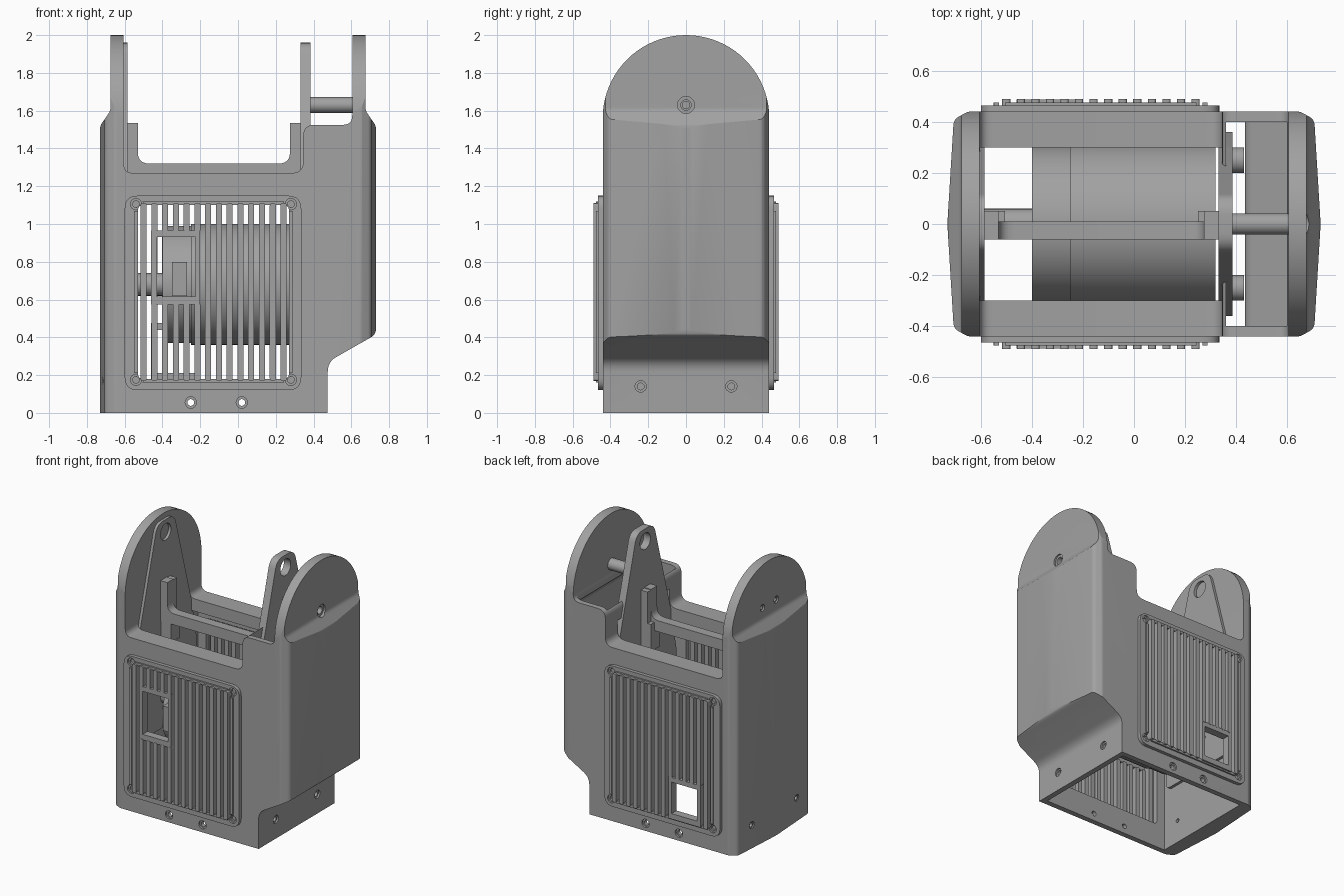
import bpy, bmesh, math
from mathutils import Vector

if "Cube" in bpy.data.objects:
    bpy.data.objects.remove(bpy.data.objects["Cube"], do_unlink=True)

GREY = (0.36, 0.36, 0.36, 1)
grey = bpy.data.materials.new("matte grey")
grey.use_nodes = True
grey.diffuse_color = GREY
grey.node_tree.nodes["Principled BSDF"].inputs["Base Color"].default_value = GREY


def rounded(points, steps=6):
    """Fillet every (a, b, radius) corner of an outline."""
    out = []
    for i, (a, b, r) in enumerate(points):
        p = Vector((a, b))
        if r == 0:
            out.append(p)
            continue
        before = (Vector(points[i - 1][:2]) - p).normalized()
        after = (Vector(points[(i + 1) % len(points)][:2]) - p).normalized()
        cut = r / math.tan(before.angle(after) / 2)
        for k in range(steps + 1):
            t = k / steps
            out.append(p + before * cut * (1 - t) ** 2 + after * cut * t * t)
    return out


def rect(a0, a1, b0, b1, r=0):
    return rounded([(a0, b0, r), (a1, b0, r), (a1, b1, r), (a0, b1, r)])


def circle(a, b, r, n=24):
    return [Vector((a + r * math.cos(2 * math.pi * k / n),
                    b + r * math.sin(2 * math.pi * k / n))) for k in range(n)]


def prism(name, outline, axis, lo, hi):
    """Extrude an outline along an axis; the other two axes keep xyz order."""
    place = {"x": lambda p, h: (h, p[0], p[1]),
             "y": lambda p, h: (p[0], h, p[1]),
             "z": lambda p, h: (p[0], p[1], h)}[axis]
    bm = bmesh.new()
    rings = [[bm.verts.new(place(p, h)) for p in outline] for h in (lo, hi)]
    bm.faces.new(rings[0])
    bm.faces.new(rings[1])
    n = len(outline)
    for i in range(n):
        j = (i + 1) % n
        bm.faces.new((rings[0][i], rings[0][j], rings[1][j], rings[1][i]))
    bmesh.ops.recalc_face_normals(bm, faces=bm.faces)
    mesh = bpy.data.meshes.new(name)
    bm.to_mesh(mesh)
    bm.free()
    mesh.materials.append(grey)
    obj = bpy.data.objects.new(name, mesh)
    bpy.context.collection.objects.link(obj)
    return obj


def box(name, x0, x1, y0, y1, z0, z1):
    return prism(name, rect(x0, x1, y0, y1), "z", z0, z1)


def combine(obj, tool, operation="DIFFERENCE"):
    mod = obj.modifiers.new("cut", "BOOLEAN")
    mod.operation, mod.object, mod.solver = operation, tool, "EXACT"
    bpy.context.view_layer.objects.active = obj
    bpy.ops.object.modifier_apply(modifier=mod.name)
    bpy.data.objects.remove(tool, do_unlink=True)


def screw_hole(obj, axis, a, b, face, inward, r=0.03):
    """Countersunk hole: shallow wide recess and a narrow through bore."""
    for radius, depth in ((r, 0.012), (r * 0.6, 0.16)):
        lo, hi = sorted((face - inward * 0.05, face + inward * depth))
        combine(obj, prism("bore", circle(a, b, radius, 16), axis, lo, hi))


# Housing: fork profile trimmed by a crowned plan and an arched side outline
fork = [(-.73, 0, 0), (.475, 0, 0), (.475, .27, .09), (.73, .415, .05),
        (.73, 1.52, .05), (.675, 1.6, .06), (.675, 2.1, 0), (.605, 2.1, 0),
        (.605, 1.525, .05), (.345, 1.525, .06), (.345, 1.27, .06),
        (-.605, 1.27, .05), (-.605, 2.1, 0), (-.675, 2.1, 0),
        (-.675, 1.6, .06), (-.73, 1.52, .05)]
housing = prism("housing", rounded(fork), "y", -.6, .6)
crown = [(-.731, 0, 0), (-.706, -.41, .04), (-.65, -.44, .04), (.65, -.44, .04),
         (.706, -.41, .04), (.731, 0, 0), (.706, .41, .04), (.65, .44, .04),
         (-.65, .44, .04), (-.706, .41, .04)]
combine(housing, prism("crown", rounded(crown), "z", -.1, 2.2), "INTERSECT")
arch = [Vector((-.441, -.1)), Vector((.441, -.1))]
arch += [Vector((.441 * math.cos(math.pi * k / 40), 1.56 + .44 * math.sin(math.pi * k / 40)))
         for k in range(41)]
combine(housing, prism("arch", arch, "x", -1, 1), "INTERSECT")

# Hollow interior, top opening between the rails, and grille openings
cavity = [(-.606, -.1, 0), (.435, -.1, 0), (.435, .29, .05), (.69, .44, .03),
          (.69, 1.42, .03), (.6, 1.51, 0), (.6, 1.7, 0), (.36, 1.7, 0),
          (.36, 1.18, 0), (-.606, 1.18, 0)]
combine(housing, prism("cavity", rounded(cavity), "y", -.4, .4))
combine(housing, box("top_opening", -.604, .4, -.3, .3, 1.1, 1.4))
combine(housing, prism("grille_opening", rect(-.54, .28, .18, 1.1, .03), "y", -.6, .6))

# Fastener holes in the housing
for side in (-1, 1):
    for x in (-.25, .02):
        screw_hole(housing, "y", x, .055, side * .44, -side)
    screw_hole(housing, "x", side * .24, .14, .475, -1)
    screw_hole(housing, "x", side * .26, .17, -.72, 1, .025)
    screw_hole(housing, "x", side * .08, 1.68, -.675, 1, .025)
screw_hole(housing, "x", 0, 1.63, .675, -1, .045)


# Ventilated panels on the front and back
def vent_panel(prefix, side, win_lo, win_hi):
    def slab(name, outline, near, far):
        return prism(prefix + name, outline, "y", *sorted((side * near, side * far)))

    frame = slab("_panel_frame", rect(-.6, .335, .12, 1.15, .07), .435, .465)
    combine(frame, slab("_hole", rect(-.53, .27, .18, 1.1, .03), .3, .6))
    for x in (-.54, .28):
        for z in (.175, 1.105):
            screw_hole(frame, "y", x, z, side * .465, -side)
    rim = slab("_panel_rim", rect(-.55, .288, .16, 1.12, .06), .46, .476)
    combine(rim, slab("_hole", rect(-.53, .27, .18, 1.1, .045), .3, .6))
    for x in (-.54, .28):
        for z in (.175, 1.105):
            combine(rim, slab("_corner", circle(x, z, .038), .3, .6))

    window = slab("_window_frame", rect(-.46, -.2, win_lo - .04, win_hi + .035), .43, .488)
    combine(window, slab("_hole", rect(-.43, -.225, win_lo, win_hi), .3, .6))
    for i in range(14):
        x = -.5 + i * .057
        spans = [(.17, 1.11)]
        if -.46 < x < -.2:
            spans = [(.17, win_lo - .035), (win_hi + .03, 1.11)]
        for lo, hi in spans:
            if hi - lo > .03:
                slab(f"_rib_{i}", rect(x - .016, x + .016, lo, hi, .012), .42, .49)


vent_panel("front", -1, .615, .93)
vent_panel("back", 1, .21, .44)

# Motor along x, with its end cap, studs and a connector behind the window
prism("motor_body", circle(0, .68, .32, 64), "x", -.25, .32)
prism("motor_cap", circle(0, .68, .31, 64), "x", -.4, -.24)
prism("motor_shaft", circle(0, .68, .06), "x", -.6, -.39)
for y in (-.25, .25):
    for z in (.5, .95):
        prism("standoff", circle(y, z, .05), "x", .38, .43)
box("connector", -.35, -.27, -.37, -.31, .62, .8)

# Tapered bearing plates inside both arms
taper = rounded([(-.36, .45, .05), (.36, .45, .05), (.36, .95, .1), (.3, 1.25, .1),
                 (.1, 1.96, .085), (-.1, 1.96, .085), (-.3, 1.25, .1), (-.36, .95, .1)])
for name, lo, hi in (("right_bearing_plate", -.61, -.585), ("left_bearing_plate", .33, .385)):
    plate = prism(name, taper, "x", lo, hi)
    combine(plate, prism("bearing_hole", circle(0, 1.87, .06, 32), "x", -1, 1))
    combine(plate, prism("slot", rect(-.05, .05, 1.1, 1.5, .045), "x", -1, 1))

# Pivot rod from the bearing plate to the arm
rod = prism("pivot_rod", circle(0, 1.63, .042), "x", .38, .62)
combine(rod, prism("rod_bore", circle(0, 1.63, .02), "x", .5, .7))

# Cross beam with upright ends
beam = [(-.59, 1.24, 0), (.335, 1.24, 0), (.335, 1.535, 0), (.275, 1.535, 0),
        (.275, 1.32, .06), (-.53, 1.32, .06), (-.53, 1.535, 0), (-.59, 1.535, 0)]
prism("cross_beam", rounded(beam), "y", -.06, .01)
for name, x0, x1 in (("right_upright", -.59, -.505), ("left_upright", .25, .335)):
    box(name, x0, x1, -.055, .05, 1.1, 1.3)
for name, x0, x1 in (("right_upright_post", -.588, -.531), ("left_upright_post", .276, .334)):
    box(name, x0, x1, .005, .05, 1.29, 1.53)

# Smooth curved surfaces, keep edges crisp
bpy.ops.object.select_all(action="DESELECT")
for obj in bpy.context.collection.objects:
    if obj.type == "MESH" and grey.name in obj.data.materials:
        obj.select_set(True)
        bpy.context.view_layer.objects.active = obj
bpy.ops.object.shade_smooth_by_angle(angle=math.radians(25))
